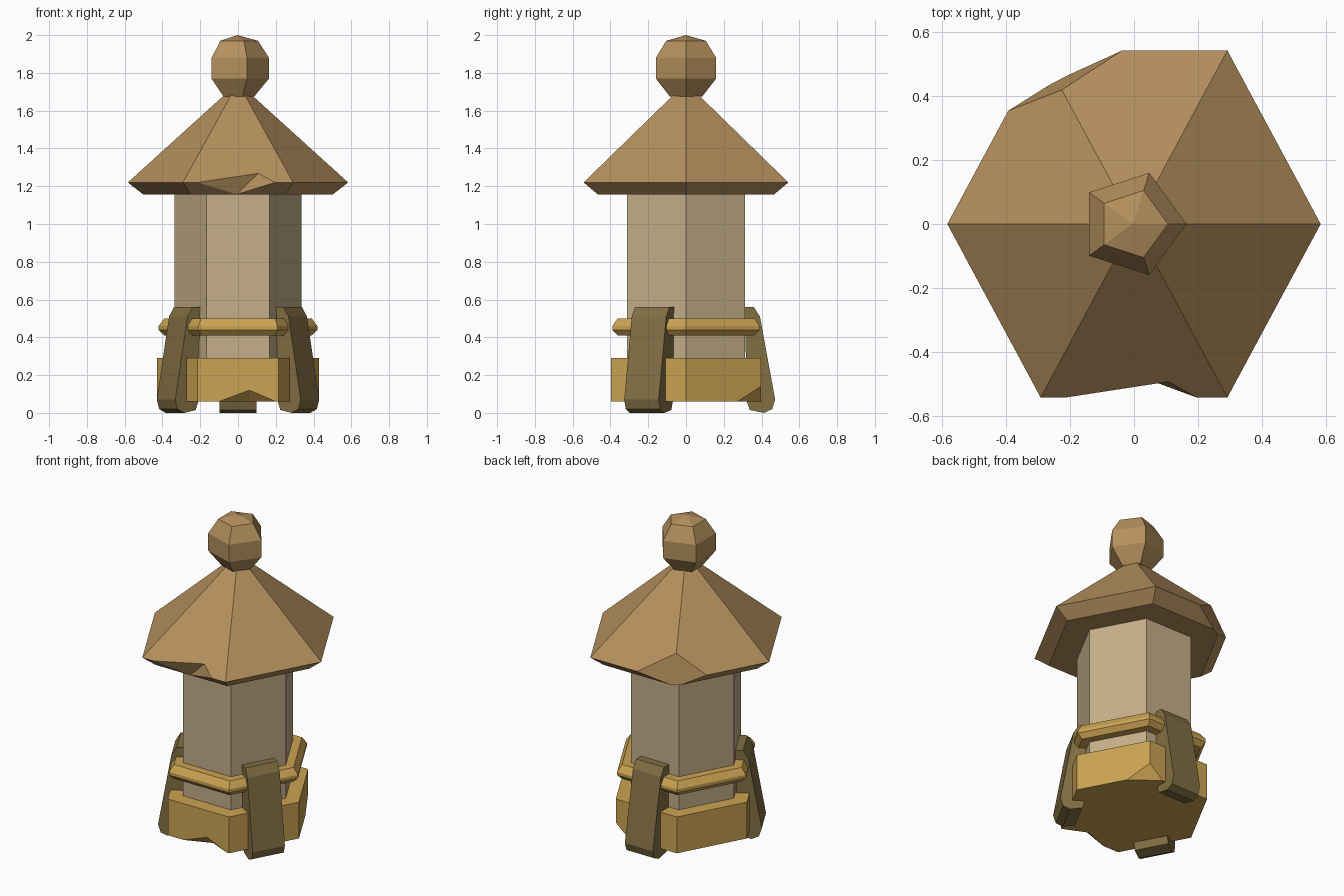
import bpy, bmesh, math
from mathutils import Vector, Matrix

if "Cube" in bpy.data.objects:
    bpy.data.objects.remove(bpy.data.objects["Cube"])

YS = 1.073  # the hexagonal body is slightly deeper than a regular hexagon


def material(name, rgb):
    m = bpy.data.materials.new(name)
    m.diffuse_color = (*rgb, 1)
    m.use_nodes = True
    m.node_tree.nodes["Principled BSDF"].inputs["Base Color"].default_value = m.diffuse_color
    return m


TAN = material("roof tan", (0.46, 0.28, 0.11))
STONE = material("pale stone", (0.56, 0.43, 0.25))
GOLD = material("gold", (0.60, 0.37, 0.085))
BROWN = material("dark olive brown", (0.225, 0.16, 0.057))


def finish(name, bm, mat=None):
    bmesh.ops.recalc_face_normals(bm, faces=bm.faces)
    me = bpy.data.meshes.new(name)
    bm.to_mesh(me)
    bm.free()
    ob = bpy.data.objects.new(name, me)
    bpy.context.collection.objects.link(ob)
    if mat:
        me.materials.append(mat)
    return ob


def lathe(profile, sides, ys=1.0, cx=0.0):
    """Closed n-sided solid from (radius, z) rings; radius 0 makes a tip."""
    bm = bmesh.new()
    rings = []
    for r, z in profile:
        n = sides if r > 0 else 1
        rings.append([bm.verts.new((cx + r * math.cos(math.tau * i / sides),
                                    ys * r * math.sin(math.tau * i / sides), z))
                      for i in range(n)])
    for a, b in zip(rings, rings[1:]):
        for i in range(sides):
            j = (i + 1) % sides
            if len(b) == 1:
                bm.faces.new((a[i], a[j], b[0]))
            else:
                bm.faces.new((a[i], a[j], b[j], b[i]))
    for ring in (rings[0], rings[-1]):
        if len(ring) > 2:
            bm.faces.new(ring)
    return bm


def chip_corner(bm, p, q, r):
    """Slice off the corner outside the plane through three points."""
    p, q, r = Vector(p), Vector(q), Vector(r)
    no = (q - p).cross(r - p).normalized()
    if no.dot(p - Vector((0, 0, p.z + 0.1))) < 0:
        no = -no
    geom = bm.verts[:] + bm.edges[:] + bm.faces[:]
    cut = bmesh.ops.bisect_plane(bm, geom=geom, plane_co=p, plane_no=no, clear_outer=True)
    edges = [e for e in cut["geom_cut"] if isinstance(e, bmesh.types.BMEdge)]
    bmesh.ops.edgeloop_fill(bm, edges=edges)


def notch(ob, apex, points):
    """Break a facetted notch whose deepest point is the apex."""
    bm = bmesh.new()
    apex = Vector(apex)
    bm.verts.new(apex)
    for p in points:
        bm.verts.new(apex + (Vector(p) - apex) * 1.6)
    bmesh.ops.convex_hull(bm, input=bm.verts[:])
    cutter = finish(ob.name + "_notch_cutter", bm)
    cutter.hide_render = True
    cutter.hide_viewport = False
    cutter.display_type = 'WIRE'
    mod = ob.modifiers.new("notch", 'BOOLEAN')
    mod.operation = 'DIFFERENCE'
    mod.solver = 'EXACT'
    mod.object = cutter


# Roof with a chipped back corner and a notch in the front eave
bm = lathe([(0.50, 1.155), (0.583, 1.22), (0.07, 1.685)], 6, YS)
chip_corner(bm, (-0.39, 0.355, 1.22), (-0.04, 0.54, 1.22), (-0.225, 0.42, 1.335))
roof = finish("roof", bm, TAN)
notch(roof, (0.065, -0.50, 1.225),
      [(-0.18, -0.541, 1.22), (0.10, -0.497, 1.26), (0.18, -0.541, 1.22), (0.0, -0.475, 1.163)])

# Five-sided knob on the roof
finish("roof_knob", lathe([(0.09, 1.675), (0.168, 1.77), (0.168, 1.88), (0.11, 1.97), (0, 2.0)],
                          5, cx=-0.004), TAN)

# Column and band
finish("column", lathe([(0.335, 0.2), (0.335, 1.16)], 6, YS), STONE)
finish("band", lathe([(0.39, 0.41), (0.42, 0.44), (0.42, 0.46), (0.39, 0.50)], 6, YS), GOLD)

# Base with a chipped back corner and a notch in the front
bm = lathe([(0.428, 0.06), (0.428, 0.29)], 6, YS)
chip_corner(bm, (0.214, 0.397, 0.14), (0.284, 0.27, 0.06), (0.12, 0.397, 0.06))
base = finish("base", bm, GOLD)
notch(base, (0.06, -0.345, 0.068),
      [(-0.10, -0.398, 0.06), (0.06, -0.398, 0.12), (0.20, -0.398, 0.06), (0.06, -0.335, 0.06)])

# Three slanted legs, extruded from one side profile
LEG = [(0.29, 0.56), (0.335, 0.56), (0.365, 0.51), (0.440, 0.07),
       (0.425, 0.02), (0.385, 0.0), (0.315, 0.015), (0.30, 0.06)]
HALF = 0.098
for name, angle in (("back_leg", 90), ("front_left_leg", 210), ("front_right_leg", 330)):
    bm = bmesh.new()
    sides = [[bm.verts.new((r, s * HALF, z)) for r, z in LEG] for s in (-1, 1)]
    for s in sides:
        bm.faces.new(s)
    for i in range(len(LEG)):
        j = (i + 1) % len(LEG)
        bm.faces.new((sides[0][i], sides[0][j], sides[1][j], sides[1][i]))
    bm.transform(Matrix.Diagonal((1, YS, 1, 1)) @ Matrix.Rotation(math.radians(angle), 4, 'Z'))
    finish(name, bm, BROWN)
